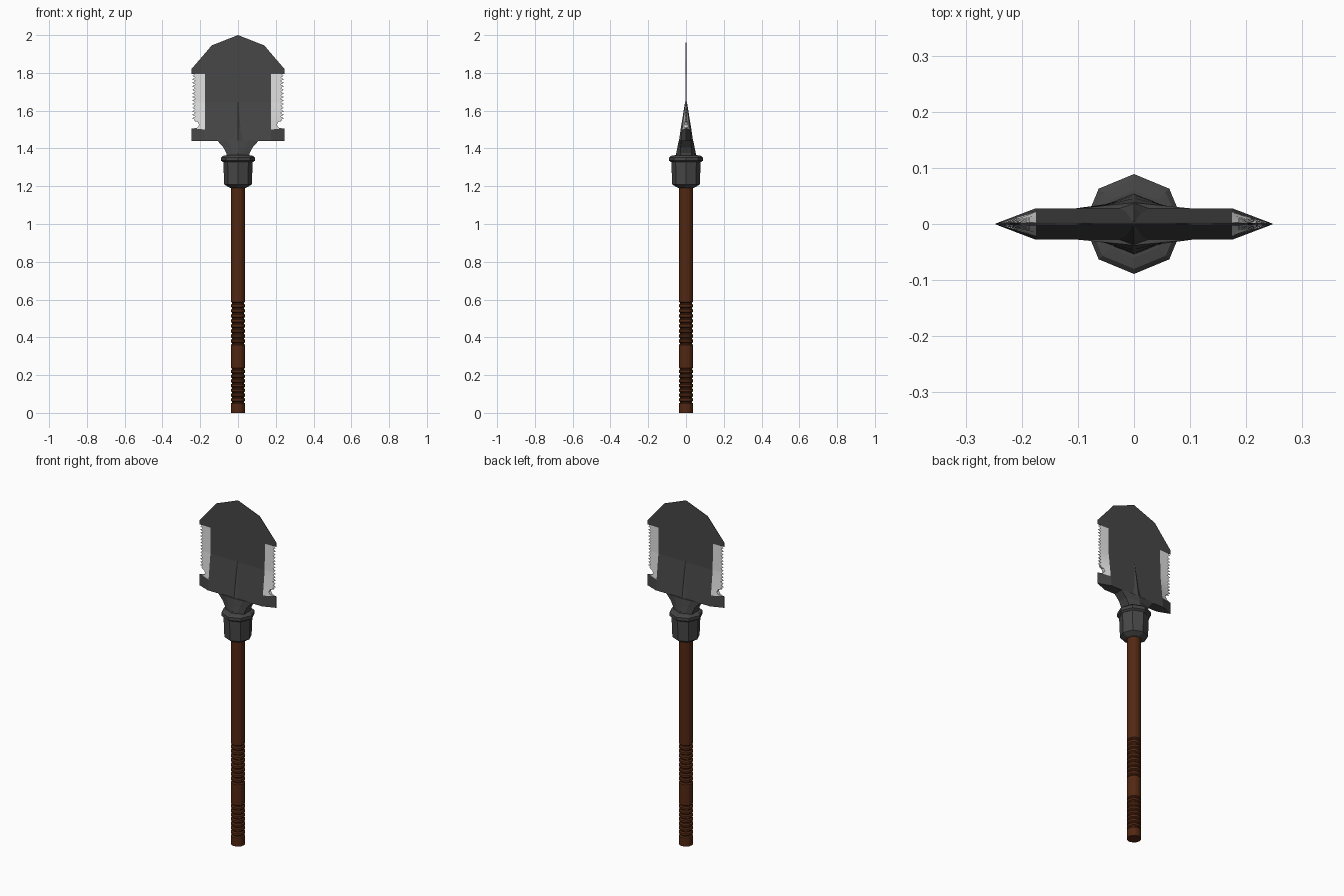
import bpy, bmesh
from math import sin, cos, pi

cube = bpy.data.objects.get("Cube")
if cube:
    bpy.data.objects.remove(cube)


def material(name, rgb):
    m = bpy.data.materials.new(name)
    m.use_nodes = True
    m.diffuse_color = (*rgb, 1)
    m.node_tree.nodes["Principled BSDF"].inputs["Base Color"].default_value = (*rgb, 1)
    return m


dark = material("dark steel", (0.062, 0.062, 0.062))
bright = material("sharpened steel", (0.75, 0.75, 0.75))
wood = material("brown wood", (0.085, 0.021, 0.006))


def finish(bm, name, *mats):
    bmesh.ops.recalc_face_normals(bm, faces=bm.faces)
    mesh = bpy.data.meshes.new(name)
    bm.to_mesh(mesh)
    bm.free()
    for m in mats:
        mesh.materials.append(m)
    obj = bpy.data.objects.new(name, mesh)
    bpy.context.collection.objects.link(obj)
    return obj


def loft(name, rings, mat):
    """Skin a stack of rings with equal point counts and cap both ends."""
    bm = bmesh.new()
    rows = [[bm.verts.new(p) for p in ring] for ring in rings]
    n = len(rows[0])
    for a, b in zip(rows, rows[1:]):
        for i in range(n):
            j = (i + 1) % n
            bm.faces.new((a[i], a[j], b[j], b[i]))
    bm.faces.new(rows[0])
    bm.faces.new(rows[-1])
    return finish(bm, name, mat)


def lathe(name, profile, sides, mat):
    angles = [2 * pi * i / sides for i in range(sides)]
    return loft(name, [[(r * cos(a), r * sin(a), z) for a in angles]
                       for r, z in profile], mat)


# Handle with two ribbed grips
profile = [(0.038, 0)]
for start, end, ribs in ((0.05, 0.25, 8), (0.36, 0.60, 9)):
    pitch = (end - start) / ribs
    for i in range(ribs):
        z = start + i * pitch
        profile += [(0.038, z), (0.031, z + pitch * 0.2),
                    (0.031, z + pitch * 0.35), (0.038, z + pitch * 0.55)]
profile.append((0.038, 1.2))
lathe("handle", profile, 12, wood)

# Octagonal socket and its locking ring
lathe("socket", [(0.036, 1.19), (0.05, 1.195), (0.073, 1.21),
                 (0.075, 1.26), (0.078, 1.335)], 8, dark)
lathe("locking_ring", [(0.078, 1.327), (0.089, 1.335), (0.089, 1.353),
                       (0.08, 1.361), (0.06, 1.364)], 8, dark)


# Flared neck joining the socket to the blade
def neck_ring(rx, ry, side, z):
    quarter = [(rx, side), (rx * 0.5, (ry + side) / 2), (0, ry)]
    upper = quarter + [(-x, y) for x, y in quarter[1::-1]]
    return [(x, y, z) for x, y in upper + [(-x, -y) for x, y in upper]]


loft("neck", [neck_ring(0.06, 0.055, 0.03, 1.355),
              neck_ring(0.062, 0.052, 0.03, 1.375),
              neck_ring(0.077, 0.046, 0.028, 1.405),
              neck_ring(0.11, 0.038, 0.027, 1.442)], dark)

# Blade, tapering towards its tip and towards both side edges
INNER, OUTER, VALLEY, PEAK = 0.175, 0.247, 0.226, 0.243
LOW, LIP, TEETH, TOP = 1.44, 1.50, 1.55, 1.795
COUNT = 13
steps = [TEETH + (TOP - TEETH) * i / COUNT for i in range(COUNT + 1)]
KINK = steps[5]


def half_thickness(x, z):
    if z < KINK:
        t = 0.004 + 0.024 * (KINK - z) / (KINK - LOW)
    else:
        t = 0.001 + 0.003 * (2 - z) / (2 - KINK)
    return max(0.0006, t * min(1, (OUTER - abs(x)) / (OUTER - INNER)))


# Central plate rows, with the pointed tip on top
levels = [LOW, LIP] + steps
centre = [[(-INNER, a), (INNER, a), (INNER, b), (-INNER, b)]
          for a, b in zip(levels, levels[1:])]
centre.append([(-INNER, TOP), (INNER, TOP), (INNER, 1.903), (0.14, 1.945),
               (0, 2), (-0.14, 1.945), (-INNER, 1.903)])

# Side pieces: shoulder, lower lip, hooked notch and saw teeth
shoulder = [(INNER, TOP), (VALLEY, TOP), (OUTER, TOP), (OUTER, 1.82), (INNER, 1.903)]
lip = [(INNER, LOW), (OUTER, LOW), (OUTER, 1.506), (0.235, 1.506), (INNER, LIP)]
notch = [(INNER, LIP), (0.235, 1.506), (0.215, 1.51), (0.205, 1.525),
         (0.213, 1.54), (0.235, 1.546), (VALLEY, TEETH), (INNER, TEETH)]
teeth = [[(INNER, a), (VALLEY, a), (PEAK, (a + b) / 2), (VALLEY, b), (INNER, b)]
         for a, b in zip(steps, steps[1:])]

pieces = [(p, 0) for p in centre]
for s in (1, -1):
    for poly, index in [(shoulder, 0), (lip, 0), (notch, 1)] + [(t, 1) for t in teeth]:
        pieces.append(([(s * x, z) for x, z in poly][::s], index))

bm = bmesh.new()
cache = {}


def vert(x, z):
    key = (round(x, 4), round(z, 4))
    if key not in cache:
        cache[key] = bm.verts.new((x, 0, z))
    return cache[key]


for poly, index in pieces:
    bm.faces.new([vert(x, z) for x, z in poly]).material_index = index
front = list(bm.verts)
out = bmesh.ops.extrude_face_region(bm, geom=list(bm.faces), use_keep_orig=True)
back = [g for g in out["geom"] if isinstance(g, bmesh.types.BMVert)]
for verts, side in ((front, -1), (back, 1)):
    for v in verts:
        v.co.y = side * half_thickness(v.co.x, v.co.z)
finish(bm, "blade", dark, bright)


# Raised spine fading into the blade on both faces
def spine_ring(w, y, ridge, z):
    return [(w, y, z), (0, ridge, z), (-w, y, z), (-w, -y, z), (0, -ridge, z), (w, -y, z)]


loft("spine", [spine_ring(0.035, 0.026, 0.038, 1.435),
               spine_ring(0.016, 0.018, 0.027, 1.51),
               spine_ring(0.002, 0.004, 0.005, 1.645)], dark)
